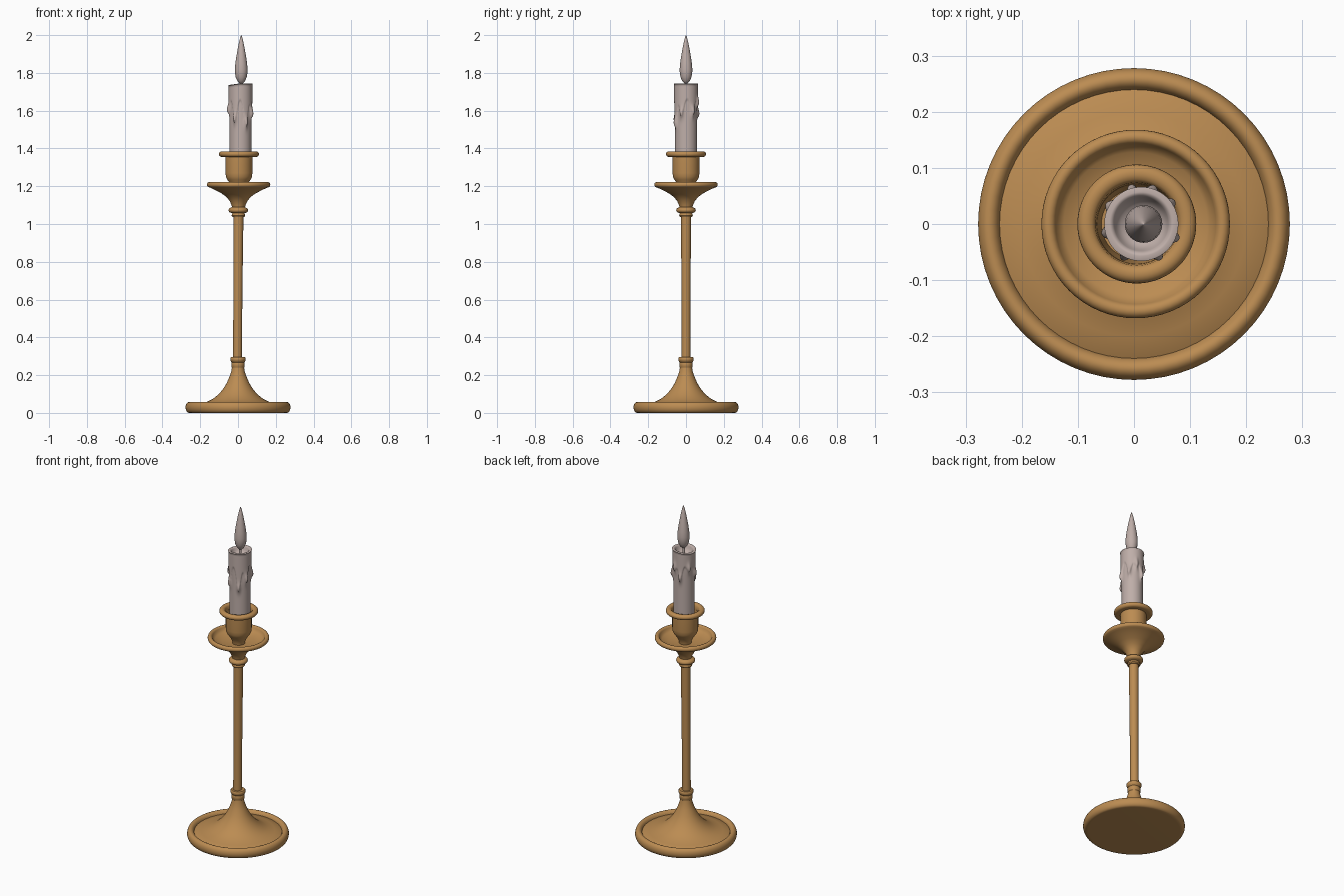
import bpy, bmesh, math

def material(name, rgb):
    m = bpy.data.materials.new(name)
    m.diffuse_color = (*rgb, 1)
    return m

BRASS = material("aged brass", (0.50, 0.262, 0.085))
WAX = material("pale wax", (0.52, 0.425, 0.395))

def finish(name, bm, mat, angle=40):
    bmesh.ops.remove_doubles(bm, verts=bm.verts, dist=1e-5)
    bmesh.ops.recalc_face_normals(bm, faces=bm.faces)
    me = bpy.data.meshes.new(name)
    bm.to_mesh(me)
    bm.free()
    ob = bpy.data.objects.new(name, me)
    bpy.context.collection.objects.link(ob)
    me.materials.append(mat)
    bpy.ops.object.select_all(action='DESELECT')
    ob.select_set(True)
    bpy.context.view_layer.objects.active = ob
    bpy.ops.object.shade_smooth_by_angle(angle=math.radians(angle))
    return ob

def lathe(name, profile, mat, x=0.0, segs=64, shape=None, angle=40):
    """Spin (radius, z) points round z; shape(angle, r, z) may alter the radius."""
    bm = bmesh.new()
    rings = []
    for r, z in profile:
        ring = []
        for i in range(segs):
            a = 2 * math.pi * i / segs
            rr = shape(a, r, z) if shape else r
            ring.append(bm.verts.new((x + rr * math.cos(a), rr * math.sin(a), z)))
        rings.append(ring)
    for lo, hi in zip(rings, rings[1:]):
        for i in range(segs):
            j = (i + 1) % segs
            bm.faces.new((lo[i], lo[j], hi[j], hi[i]))
    return finish(name, bm, mat, angle)

def arc(r, z, rx, rz, a0, a1, n=8):
    """Elliptical arc of profile points, angles in degrees."""
    out = []
    for i in range(n + 1):
        a = math.radians(a0 + (a1 - a0) * i / n)
        out.append((r + rx * math.cos(a), z + rz * math.sin(a)))
    return out

# Foot: rounded rim, shallow groove, flared cone
lathe("base", [(0, 0), (0.25, 0)] + arc(0.258, 0.029, 0.02, 0.029, -80, 170, 14)
      + [(0.247, 0.034), (0.24, 0.039), (0.20, 0.048), (0.165, 0.058), (0.135, 0.073),
         (0.105, 0.096), (0.08, 0.125), (0.06, 0.157), (0.045, 0.192), (0.035, 0.22),
         (0.031, 0.25), (0, 0.25)], BRASS)

# Lower collar
lathe("lower_collar", [(0, 0.238), (0.031, 0.238), (0.035, 0.243), (0.035, 0.264),
      (0.033, 0.268), (0.038, 0.273), (0.041, 0.28), (0.041, 0.29), (0.037, 0.295), (0, 0.295)], BRASS)

# Stem
stem = lathe("stem", [(0, 0.28), (0.024, 0.28), (0.0235, 0.5), (0.025, 0.8),
             (0.027, 1.05), (0, 1.05)], BRASS, segs=32)
for v in stem.data.vertices:
    v.co.x += -0.003 + 0.005 * (v.co.z - 0.28) / 0.77

# Upper collar
lathe("upper_collar", [(0, 1.038), (0.032, 1.038), (0.036, 1.044), (0.034, 1.053), (0.032, 1.057)]
      + arc(0.036, 1.073, 0.016, 0.014, -80, 80) + [(0.034, 1.09), (0, 1.09)], BRASS, x=0.002)

# Drip pan
lathe("drip_pan", [(0, 1.08), (0.032, 1.08), (0.037, 1.10), (0.047, 1.122), (0.064, 1.143),
      (0.09, 1.162), (0.125, 1.18), (0.15, 1.192)] + arc(0.155, 1.208, 0.013, 0.014, -60, 160, 12)
      + [(0.138, 1.203), (0.128, 1.194), (0.09, 1.184), (0.045, 1.178), (0, 1.176)], BRASS, x=0.003)

# Candle cup, hollow with a rolled rim
lathe("candle_cup", [(0, 1.165), (0.033, 1.165), (0.034, 1.185), (0.045, 1.212), (0.062, 1.235),
      (0.069, 1.25), (0.071, 1.27), (0.071, 1.355)] + arc(0.09, 1.37, 0.016, 0.015, -100, 100, 10)
      + [(0.08, 1.383), (0.074, 1.376), (0.072, 1.36), (0.063, 1.27), (0, 1.265)], BRASS, x=0.005)

# Candle with melted wax running down: (angle deg, lowest z, half width deg)
DRIPS = [(-118, 1.53, 14), (-62, 1.51, 15), (-22, 1.56, 14), (35, 1.57, 14),
         (72, 1.62, 13), (105, 1.56, 13), (150, 1.62, 14), (194, 1.58, 15)]

def wax(a, r, z):
    if r < 0.0575 or z < 1.45:
        return r
    edge, bulge = 1.655, 0.0
    for deg, low, w in DRIPS:
        d = (math.degrees(a) - deg + 180) % 360 - 180
        k = math.exp(-(d / w) ** 2)
        edge -= (1.655 - low) * k
        bulge += 0.010 * math.exp(-(d / (w * 0.7)) ** 2 - ((z - low - 0.025) / 0.03) ** 2)
    t = min(max((z - edge) / 0.014, 0), 1)
    return r + (0.005 * t * t * (3 - 2 * t)) + bulge

body = [(0.058, 1.46 + 0.0065 * i) for i in range(42)]
candle = lathe("candle", [(0, 1.266), (0.058, 1.266), (0.058, 1.44)] + body
               + [(0.0575, 1.738), (0.061, 1.742), (0.057, 1.745), (0.052, 1.743), (0.048, 1.735),
                  (0.045, 1.722), (0.036, 1.708), (0.02, 1.70), (0, 1.698)],
               WAX, x=0.013, segs=120, shape=wax, angle=60)
# Rim dips a little to one side
for v in candle.data.vertices:
    if v.co.z > 1.69:
        v.co.z -= 0.05 * max(0, 0.013 - v.co.x) * (v.co.z - 1.69) / 0.055 * 3

# Wick and flame
lathe("wick", [(0, 1.69), (0.007, 1.69), (0.006, 1.77), (0, 1.77)], WAX, x=0.015, segs=16)
lathe("flame", [(0, 1.742), (0.009, 1.745), (0.02, 1.757), (0.029, 1.777), (0.033, 1.80),
      (0.0335, 1.82), (0.031, 1.85), (0.026, 1.885), (0.019, 1.925), (0.012, 1.96),
      (0.006, 1.985), (0.002, 1.998), (0, 2.0)], WAX, x=0.017, segs=32, angle=60)
